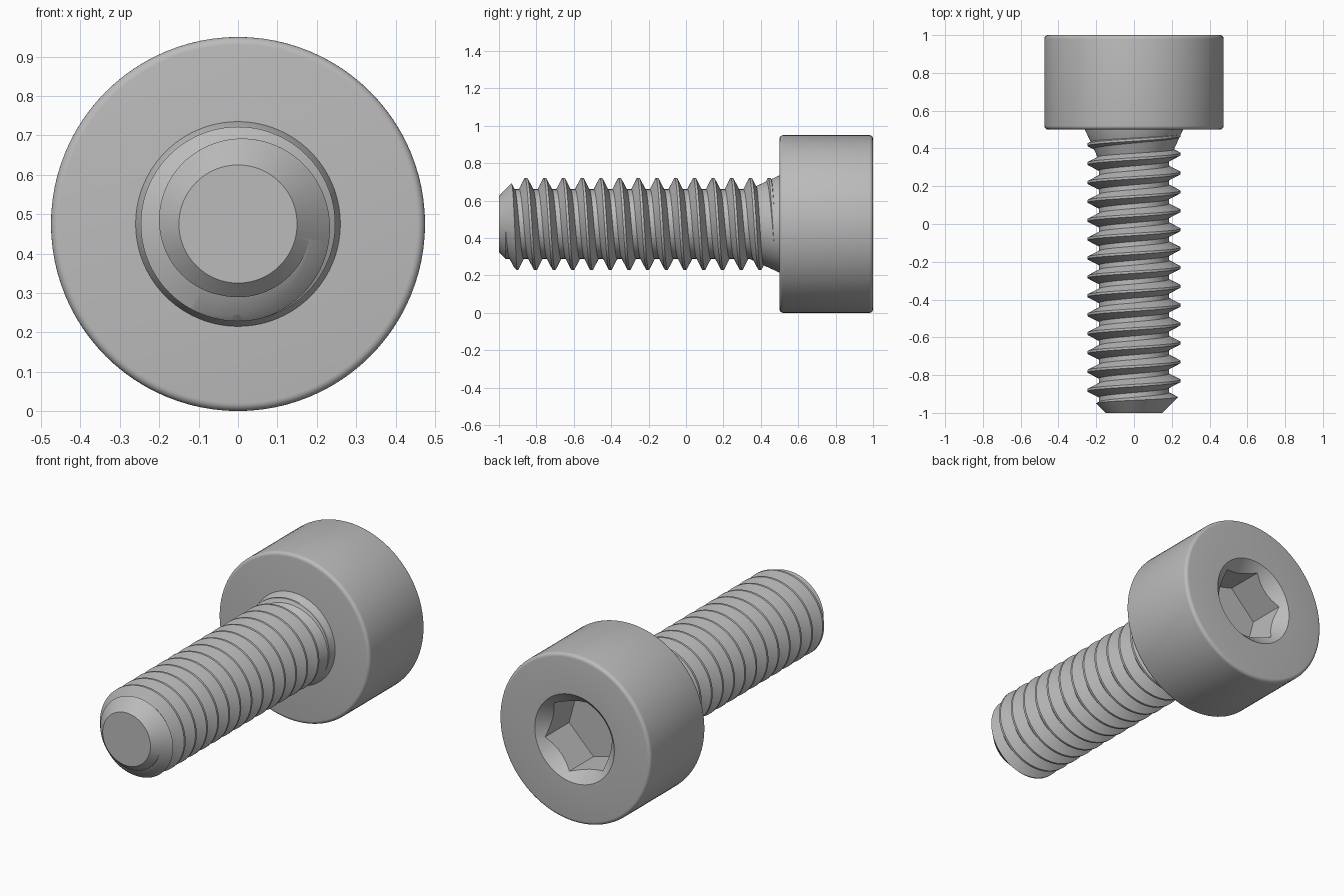
import bpy
import bmesh
from math import cos, sin, pi, radians

AXIS_Z = 0.475
PITCH = 0.1
MAJOR, MINOR = 0.247, 0.186
SEGS = 96

if "Cube" in bpy.data.objects:
    bpy.data.objects.remove(bpy.data.objects["Cube"], do_unlink=True)

steel = bpy.data.materials.new("grey steel")
steel.use_nodes = True
steel.diffuse_color = (0.5, 0.5, 0.5, 1)
steel.node_tree.nodes["Principled BSDF"].inputs["Base Color"].default_value = (0.5, 0.5, 0.5, 1)


def point(r, a, y):
    return (r * cos(a), y, AXIS_Z + r * sin(a))


def make_object(name, bm):
    bmesh.ops.recalc_face_normals(bm, faces=bm.faces)
    mesh = bpy.data.meshes.new(name)
    bm.to_mesh(mesh)
    bm.free()
    mesh.materials.append(steel)
    obj = bpy.data.objects.new(name, mesh)
    bpy.context.collection.objects.link(obj)
    return obj


def lathe(name, profile, segs=SEGS, turn=0.0):
    """Closed solid turned about the screw axis from (radius, y) points."""
    bm = bmesh.new()
    rings = [[bm.verts.new(point(r, turn + 2 * pi * i / segs, y)) for i in range(segs)]
             for r, y in profile]
    for low, high in zip(rings, rings[1:]):
        for i in range(segs):
            k = (i + 1) % segs
            bm.faces.new((low[i], low[k], high[k], high[i]))
    bm.faces.new(rings[0])
    bm.faces.new(rings[-1])
    return make_object(name, bm)


def activate(obj):
    bpy.ops.object.select_all(action='DESELECT')
    obj.select_set(True)
    bpy.context.view_layer.objects.active = obj


def combine(obj, tool, operation):
    """Apply a boolean and discard the tool."""
    tool.hide_render = True
    activate(obj)
    mod = obj.modifiers.new(operation, 'BOOLEAN')
    mod.operation, mod.solver, mod.object = operation, 'EXACT', tool
    bpy.ops.object.modifier_apply(modifier=mod.name)
    bpy.data.objects.remove(tool, do_unlink=True)


def smooth(obj):
    activate(obj)
    bpy.ops.object.shade_smooth_by_angle(angle=radians(30))


def thread(name, start, turns):
    """Helical ridge: one strip of crest, flank, root, flank wound along the axis."""
    crest, root = PITCH / 8, PITCH / 4
    flank = (PITCH - crest - root) / 2
    shape = [(MAJOR, -crest / 2), (MAJOR, crest / 2),
             (MINOR, crest / 2 + flank), (MINOR, crest / 2 + flank + root)]
    bm = bmesh.new()
    count = SEGS * turns
    rows = []
    for t in range(count + 1):
        y = start + PITCH * t / SEGS
        a = -2 * pi * t / SEGS
        rows.append([bm.verts.new(point(r, a, y + dy)) for r, dy in shape])
    for t in range(count):
        here, after = rows[t], rows[t + 1]
        for p in range(3):
            bm.faces.new((here[p], here[p + 1], after[p + 1], after[p]))
        # join the last line of this turn to the first line of the next
        if t + SEGS + 1 <= count:
            bm.faces.new((here[3], rows[t + SEGS][0], rows[t + SEGS + 1][0], after[3]))
    # close both ends towards the axis
    length = PITCH * turns
    ends = [bm.verts.new((0, start - PITCH, AXIS_Z)),
            bm.verts.new((0, start + length + PITCH, AXIS_Z))]
    for e in [e for e in bm.edges if e.is_boundary]:
        mid = (e.verts[0].co.y + e.verts[1].co.y) / 2
        bm.faces.new((*e.verts, ends[int(mid > start + length / 2)]))
    return make_object(name, bm)


# Threaded shank, trimmed to a chamfered tip and flared under the head
shank = thread("threaded_shank", 0.07 - 13 * PITCH, 20)
combine(shank, lathe("tip_envelope", [(0.15, -1), (0.3, -0.85), (0.3, 0.52)]), 'INTERSECT')
combine(shank, lathe("neck_flare", [(0.168, 0.3), (0.26, 0.5), (0.265, 0.525)]), 'UNION')
smooth(shank)

# Cylindrical head with rounded rims and a countersunk mouth
R, F = 0.475, 0.02
arc = [i * pi / 10 for i in range(6)]
outline = [(R - F + F * sin(a), 0.5 + F - F * cos(a)) for a in arc]
outline += [(R - F + F * cos(a), 1 - F + F * sin(a)) for a in arc]
outline += [(0.25, 1), (0.17, 0.92)]
head = lathe("socket_head", outline)

# Hexagonal drive socket
hex_radius = 0.375 / 2 / cos(pi / 6)
combine(head, lathe("hex_cutter", [(hex_radius, 0.75), (hex_radius, 1.1)], 6, radians(45)), 'DIFFERENCE')
smooth(head)
